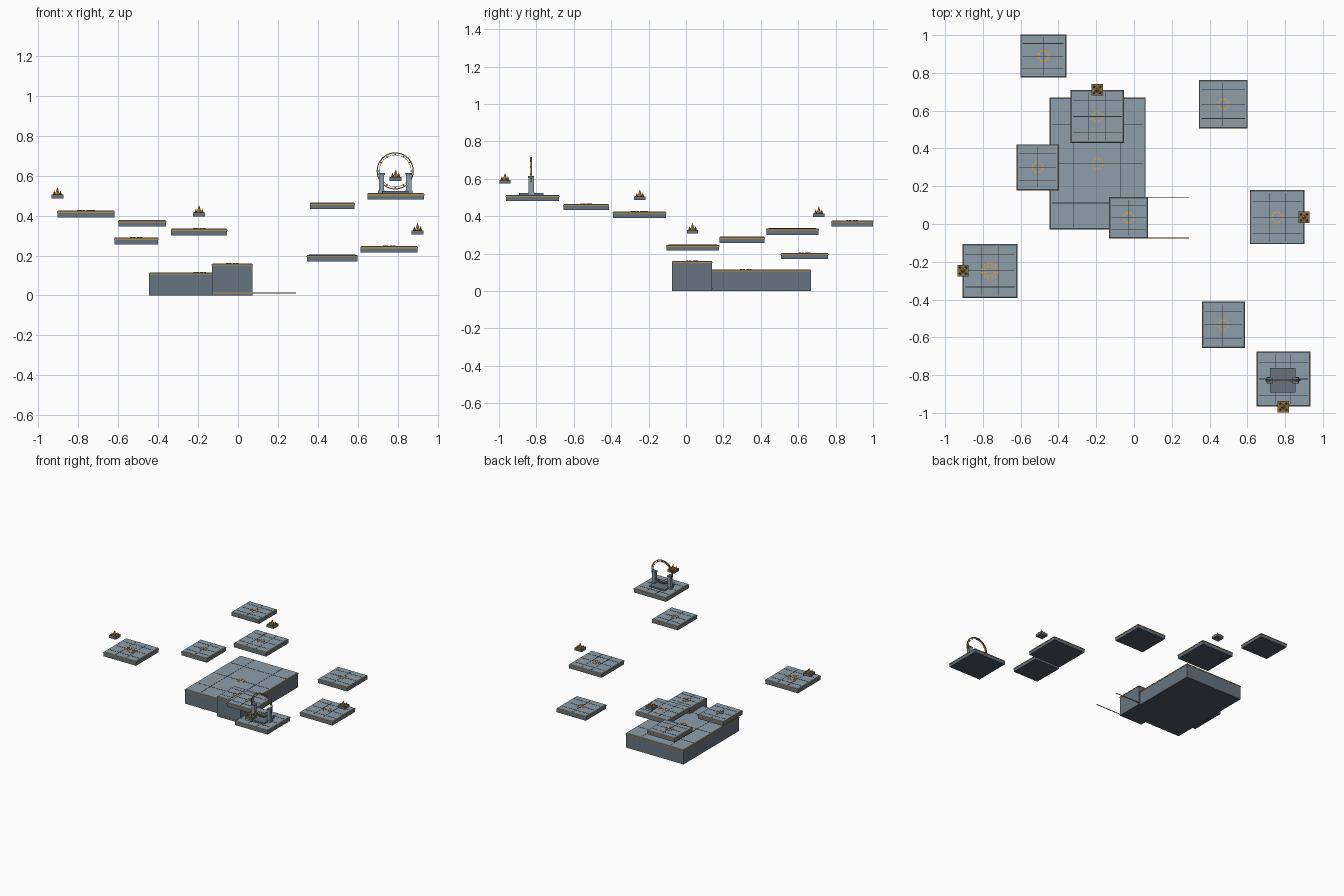
import bpy, bmesh, math
from mathutils import Matrix

cube = bpy.data.objects.get("Cube")
if cube:
    bpy.data.objects.remove(cube, do_unlink=True)


def material(name, r, g, b):
    m = bpy.data.materials.new(name)
    m.use_nodes = True
    m.diffuse_color = (r, g, b, 1)
    m.node_tree.nodes["Principled BSDF"].inputs["Base Color"].default_value = (r, g, b, 1)
    return m


DECK = material("light blue grey stone", 0.27, 0.345, 0.40)
BODY = material("blue grey stone", 0.135, 0.175, 0.215)
UNDER = material("dark slate", 0.075, 0.09, 0.115)
SEAM = material("seam black", 0.025, 0.032, 0.04)
GOLD = material("aged gold", 0.48, 0.28, 0.07)
BRONZE = material("bronze", 0.24, 0.16, 0.06)
FLAME = material("glowing orange", 0.78, 0.35, 0.05)


def finish(name, bm, mats):
    mesh = bpy.data.meshes.new(name)
    bm.to_mesh(mesh)
    bm.free()
    for m in mats:
        mesh.materials.append(m)
    ob = bpy.data.objects.new(name, mesh)
    bpy.context.collection.objects.link(ob)
    return ob


def add_box(bm, x0, x1, y0, y1, z0, z1):
    size = Matrix.Diagonal((x1 - x0, y1 - y0, z1 - z0, 1))
    mid = Matrix.Translation(((x0 + x1) / 2, (y0 + y1) / 2, (z0 + z1) / 2))
    return bmesh.ops.create_cube(bm, size=1, matrix=mid @ size)["verts"]


def box(name, mat, *bounds):
    bm = bmesh.new()
    add_box(bm, *bounds)
    return finish(name, bm, [mat])


def slab(name, x0, x1, y0, y1, z0, z1):
    """Stone block with softened upper edges, a light deck and a dark underside."""
    bm = bmesh.new()
    add_box(bm, x0, x1, y0, y1, z0, z1)
    rim = [e for e in bm.edges if all(v.co.z > (z0 + z1) / 2 for v in e.verts)]
    bmesh.ops.bevel(bm, geom=rim, offset=0.003, segments=1, affect='EDGES')
    bm.normal_update()
    for f in bm.faces:
        f.material_index = 1 if f.normal.z > 0.4 else 2 if f.normal.z < -0.9 else 0
    finish(name, bm, [BODY, DECK, UNDER])


def seams(name, x0, x1, y0, y1, z, along):
    """Thin joint lines: three across the deck, and along at given x values."""
    bm = bmesh.new()
    w, m = 0.0015, 0.012
    for share in (.2, .5, .8):
        y = y0 + (y1 - y0) * share
        add_box(bm, x0 + m, x1 - m, y - w, y + w, z - 0.001, z + 0.001)
    for x in along:
        add_box(bm, x - w, x + w, y0 + m, y1 - m, z - 0.001, z + 0.001)
    finish(name, bm, [SEAM])


def trim(name, x0, x1, y0, y1, z):
    """Gold band running round all four sides just below the deck."""
    bm = bmesh.new()
    t, lo, hi = 0.002, z - 0.011, z - 0.005
    for y in (y0, y1):
        add_box(bm, x0 - t, x1 + t, y - t, y + t, lo, hi)
    for x in (x0, x1):
        add_box(bm, x - t, x + t, y0 + t, y1 - t, lo, hi)
    finish(name, bm, [GOLD])


def rune_circle(name, x, y, z, radius, count=8):
    """Ring of flat glowing dashes."""
    bm = bmesh.new()
    for i in range(count):
        verts = add_box(bm, -0.004, 0.004, -0.006, 0.006, 0, 0.002)
        spin = Matrix.Rotation((i + .5) * math.tau / count, 4, 'Z')
        bmesh.ops.transform(bm, verts=verts, matrix=Matrix.Translation((x, y, z))
                            @ spin @ Matrix.Translation((radius, 0, 0)))
    finish(name, bm, [FLAME])


# Platforms: name, bounds, positions of the lengthwise seams
platforms = [
    ("back_platform", (-.60, -.36, .778, 1.0, .345, .377), (-.48,)),
    ("upper_back_platform", (-.335, -.055, .43, .708, .30, .335), (-.24, -.15)),
    ("side_platform", (-.62, -.40, .18, .42, .256, .29), (-.51,)),
    ("main_base", (-.445, .06, -.028, .667, 0, .115), (-.32, -.07)),
    ("front_block", (-.13, .072, -.074, .14, 0, .16), (-.03,)),
    ("low_left_platform", (.345, .60, .508, .76, .17, .203), (.47,)),
    ("left_platform", (.615, .90, -.105, .177, .215, .247), (.715, .80)),
    ("front_step_platform", (.362, .585, -.655, -.413, .433, .465), (.47,)),
    ("portal_platform", (.65, .932, -.963, -.678, .48, .513), (.75, .83)),
    ("right_platform", (-.905, -.62, -.39, -.107, .39, .425), (-.807, -.717)),
]
for name, b, along in platforms:
    slab(name, *b)
    seams(name + "_seams", *b[:4], b[5], along)
    trim(name + "_trim", *b[:4], b[5])
    if name != "portal_platform":
        cx, cy = (b[0] + b[1]) / 2, (b[2] + b[3]) / 2
        rune_circle(name + "_rune", cx, cy, b[5], 0.027)
        if name == "right_platform":
            rune_circle(name + "_outer_rune", cx, cy, b[5], 0.041, 12)

# Thin rails beside the front block
for name, mat, y, x0 in (("front_rail", GOLD, -.073, -.13), ("back_rail", SEAM, .142, .07)):
    box(name, mat, x0, .29, y - .003, y + .002, .010, .014)


def brazier(x, y, z):
    """Floating stone base with a bronze plate and a cluster of pointed flames."""
    h = 0.03
    box("brazier_base", BODY, x - h, x + h, y - h, y + h, z, z + .016)
    box("brazier_plate", BRONZE, x - h, x + h, y - h, y + h, z + .016, z + .020)
    bm = bmesh.new()
    spots = [(0, 0, .013, .038)]
    spots += [(sx * .016, sy * .016, .007, .021) for sx in (-1, 1) for sy in (-1, 1)]
    for i, (dx, dy, r, tall) in enumerate(spots):
        at = Matrix.Translation((x + dx, y + dy, z + .02 + tall / 2))
        verts = bmesh.ops.create_cone(bm, cap_ends=True, segments=4, radius1=r, radius2=0,
                                      depth=tall, matrix=at)["verts"]
        for f in {f for v in verts for f in v.link_faces}:
            f.material_index = 1 if i else 0
    finish("brazier_flames", bm, [FLAME, BRONZE])


for spot in ((-.905, -.247, .485), (-.195, .71, .395), (.90, .035, .306), (.79, -.968, .574)):
    brazier(*spot)

# Portal: low step and two pillars
PX, PY, PZ = 0.788, -0.828, 0.624
box("portal_step", BODY, PX - .067, PX + .067, PY - .065, PY + .065, .513, .523)
for side in (-1, 1):
    c = PX + side * .068
    box("portal_pillar", DECK, c - .013, c + .013, PY - .014, PY + .014, .513, .612)
    box("pillar_foot", DECK, c - .018, c + .018, PY - .017, PY + .017, .513, .527)
    box("pillar_cap", BODY, c - .016, c + .016, PY - .016, PY + .016, .604, .614)


def hoop(name, mat, inner, outer, depth, steps=40):
    """Upright square-section ring around the portal centre."""
    bm = bmesh.new()
    profile = [(inner, -depth), (outer, -depth), (outer, depth), (inner, depth)]
    rows = []
    for i in range(steps):
        a = i * math.tau / steps
        rows.append([bm.verts.new((PX + r * math.cos(a), PY + d, PZ + r * math.sin(a)))
                     for r, d in profile])
    for i in range(steps):
        p, q = rows[i], rows[(i + 1) % steps]
        for k in range(4):
            n = (k + 1) % 4
            bm.faces.new((p[k], p[n], q[n], q[k]))
    bmesh.ops.recalc_face_normals(bm, faces=bm.faces)
    finish(name, bm, [mat])


hoop("portal_outer_ring", BRONZE, .088, .093, .004)
hoop("portal_inner_ring", GOLD, .079, .081, .003)

# Gold studs joining the two rings
bm = bmesh.new()
for i in range(12):
    verts = add_box(bm, .077, .090, -.005, .005, -.003, .003)
    turn = Matrix.Rotation(i * math.tau / 12, 4, 'Y')
    bmesh.ops.transform(bm, verts=verts, matrix=Matrix.Translation((PX, PY, PZ)) @ turn)
finish("ring_studs", bm, [GOLD])
